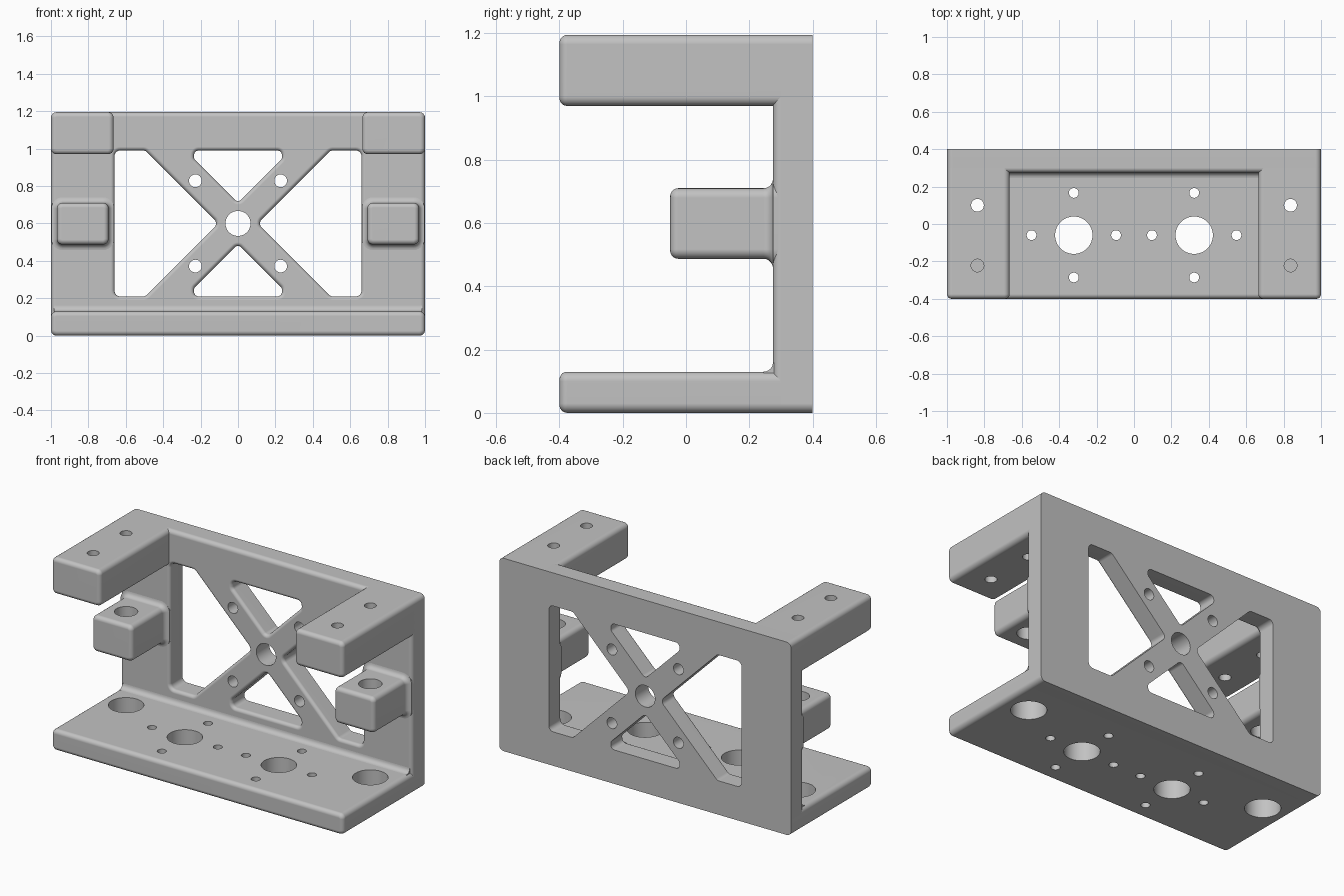
import bpy, bmesh, math
from mathutils import Vector, Matrix

if "Cube" in bpy.data.objects:
    bpy.data.objects.remove(bpy.data.objects["Cube"])

ROUND = 0.025
FRONT, BACK, HEIGHT = -0.4, 0.4, 1.195
PLATE = 0.275   # front face of the back plate
MID = 0.6       # height of the cross centre

grey = bpy.data.materials.new("light_grey")
grey.use_nodes = True
grey.diffuse_color = (0.54, 0.54, 0.54, 1)
grey.node_tree.nodes["Principled BSDF"].inputs["Base Color"].default_value = (0.54, 0.54, 0.54, 1)


def rect(x0, x1, z0, z1):
    return [(x0, z0), (x1, z0), (x1, z1), (x0, z1)]


def mirrored(poly, side):
    return poly if side > 0 else [(-x, z) for x, z in reversed(poly)]


def ring(poly, radius, offset, steps=6):
    """Convex outline with rounded corners, grown by an offset."""
    pts = [Vector(p) for p in poly]
    out = []
    for i, p in enumerate(pts):
        a, b = p - pts[i - 1], pts[(i + 1) % len(pts)] - p
        n0 = Vector((a.y, -a.x)).normalized()
        n1 = Vector((b.y, -b.x)).normalized()
        centre = p - (n0 + n1) * radius / (1 + n0.dot(n1))
        for k in range(steps + 1):
            out.append(centre + n0.slerp(n1, k / steps) * (radius + offset))
    return out


def loft(bm, poly, radius, sections):
    """Skin the outline through (y, offset) sections and cap both ends."""
    loops = []
    for y, off in sections:
        loops.append([bm.verts.new((p.x, y, p.y)) for p in ring(poly, radius, off)])
    for l0, l1 in zip(loops, loops[1:]):
        for i in range(len(l0)):
            j = (i + 1) % len(l0)
            bm.faces.new((l0[i], l0[j], l1[j], l1[i]))
    bm.faces.new(loops[0])
    bm.faces.new(loops[-1])


def rounding(y, sign=-1, r=ROUND, steps=5):
    angles = [math.pi / 2 * k / steps for k in range(steps + 1)]
    return [(y + r * (1 - math.cos(t)), sign * r * (1 - math.sin(t))) for t in angles]


def flare(y, r, steps=5):
    angles = [math.pi / 2 * k / steps for k in range(steps + 1)]
    return [(y - r + r * math.sin(t), r * (1 - math.cos(t))) for t in angles]


def drill(bm, x, y, z, radius, axis="Z", depth=0.6):
    turn = Matrix.Rotation(math.pi / 2, 4, "X") if axis == "Y" else Matrix()
    bmesh.ops.create_cone(bm, cap_ends=True, segments=40, radius1=radius, radius2=radius,
                          depth=depth, matrix=Matrix.Translation((x, y, z)) @ turn)


def to_object(name, bm):
    bmesh.ops.recalc_face_normals(bm, faces=bm.faces)
    mesh = bpy.data.meshes.new(name)
    bm.to_mesh(mesh)
    bm.free()
    obj = bpy.data.objects.new(name, mesh)
    bpy.context.collection.objects.link(obj)
    return obj


def finish(name, bm, cuts=None):
    """Cut the openings, then shade and colour the part."""
    obj = to_object(name, bm)
    if cuts:
        cutter = to_object("cutter", cuts)
        mod = obj.modifiers.new("openings", "BOOLEAN")
        mod.operation, mod.solver, mod.object = "DIFFERENCE", "EXACT", cutter
        graph = bpy.context.evaluated_depsgraph_get()
        mesh = bpy.data.meshes.new_from_object(obj.evaluated_get(graph))
        obj.modifiers.clear()
        obj.data = mesh
        bpy.data.objects.remove(cutter)
    obj.data.materials.clear()
    obj.data.materials.append(grey)
    bpy.ops.object.select_all(action="DESELECT")
    obj.select_set(True)
    bpy.context.view_layer.objects.active = obj
    bpy.ops.object.shade_smooth_by_angle(angle=math.radians(30))
    obj.modifiers.new("flat_faces", "WEIGHTED_NORMAL").keep_sharp = True
    return obj


# Back plate with the X-shaped brace
body, cuts = bmesh.new(), bmesh.new()
loft(body, rect(-1, 1, 0, HEIGHT), 0.03, rounding(PLATE) + [(BACK, 0)])
through = [(PLATE - 0.1, 0.02)] + rounding(PLATE, 1, 0.02) + [(BACK + 0.1, 0)]
side_window = [(0.66, MID - 0.39), (0.66, MID + 0.39), (0.495, MID + 0.39),
               (0.105, MID), (0.495, MID - 0.39)]
end_window = [(0, 0.11), (0.235, 0.345), (0.235, 0.39), (-0.235, 0.39), (-0.235, 0.345)]
for side in (1, -1):
    loft(cuts, mirrored(side_window, side), 0.03, through)
    poly = [(x, MID + side * z) for x, z in end_window]
    loft(cuts, poly if side > 0 else poly[::-1], 0.025, through)
    for up in (1, -1):
        drill(cuts, side * 0.228, PLATE, MID + up * 0.228, 0.034, "Y")
drill(cuts, 0, PLATE, MID, 0.067, "Y")
finish("back_plate", body, cuts)

# Base plate with mounting holes
body, cuts = bmesh.new(), bmesh.new()
loft(body, rect(-1, 1, 0, 0.13), 0.03, rounding(FRONT) + [(BACK - 0.01, 0)])
for side in (1, -1):
    x, y = side * 0.322, -0.06
    drill(cuts, x, y, 0, 0.1)
    drill(cuts, side * 0.837, 0.1, 0, 0.1)
    for dx, dy in ((1, 0), (-1, 0), (0, 1), (0, -1)):
        drill(cuts, x + dx * 0.226, y + dy * 0.226, 0, 0.026)
finish("base_plate", body, cuts)

# Fillet where the base meets the back plate
body = bmesh.new()
r = 0.03
profile = [(PLATE + 0.04, 0.09), (PLATE - r, 0.09)]
for k in range(7):
    t = math.pi / 2 * k / 6
    profile.append((PLATE - r + r * math.sin(t), 0.13 + r * (1 - math.cos(t))))
profile.append((PLATE + 0.04, 0.13 + r))
ends = [[body.verts.new((x, y, z)) for y, z in profile] for x in (-0.985, 0.985)]
for i in range(len(profile)):
    j = (i + 1) % len(profile)
    body.faces.new((ends[0][i], ends[0][j], ends[1][j], ends[1][i]))
for end in ends:
    body.faces.new(end)
finish("base_fillet", body)

for side, label in ((1, "left"), (-1, "right")):
    # Top arm
    body, cuts = bmesh.new(), bmesh.new()
    loft(body, mirrored(rect(0.665, 1, 0.97, HEIGHT), side), 0.03,
         rounding(FRONT) + [(BACK - 0.01, 0)])
    for y in (0.1, -0.222):
        drill(cuts, side * 0.837, y, 1.1, 0.034)
    finish(label + "_top_arm", body, cuts)

    # Middle guide block, flared into the back plate
    body, cuts = bmesh.new(), bmesh.new()
    loft(body, mirrored(rect(0.692, 0.968, 0.487, 0.71), side), 0.03,
         rounding(-0.05) + flare(PLATE, 0.03) + [(PLATE + 0.04, 0.03)])
    drill(cuts, side * 0.837, 0.1, MID, 0.066)
    finish(label + "_guide_block", body, cuts)
